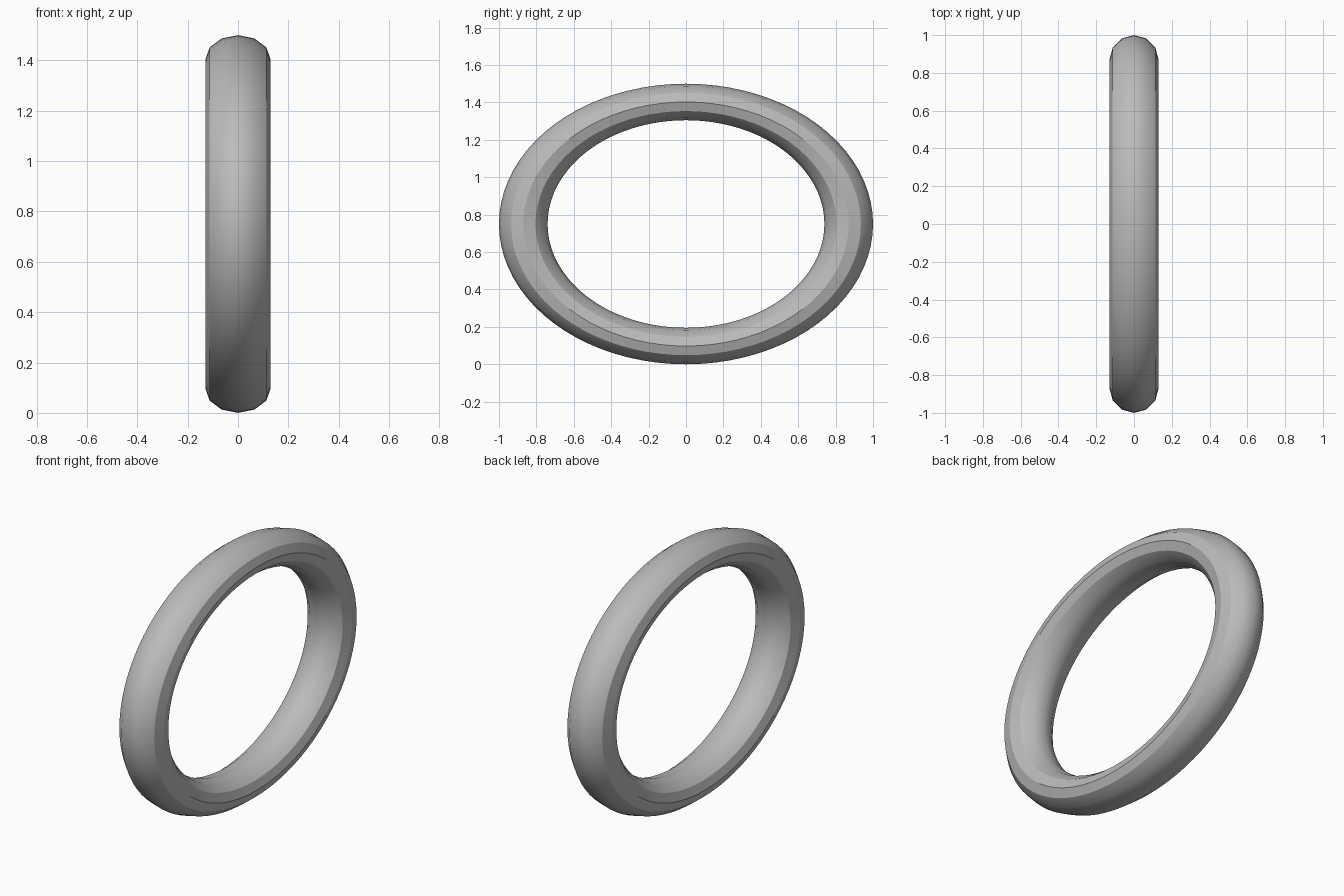
import bpy
import math

cube = bpy.data.objects.get("Cube")
if cube:
    bpy.data.objects.remove(cube, do_unlink=True)

# Plain grey finish
grey = bpy.data.materials.new("plain_grey")
grey.use_nodes = True
colour = (0.5, 0.5, 0.5, 1)
grey.diffuse_color = colour
grey.node_tree.nodes["Principled BSDF"].inputs["Base Color"].default_value = colour

# Oval ring: a twelve-sided tube swept round the x axis, then flattened in height
bpy.ops.mesh.primitive_torus_add(
    major_radius=0.87, minor_radius=0.13,
    major_segments=80, minor_segments=12,
    location=(0, 0, 0.75), rotation=(0, math.pi / 2, 0))
ring = bpy.context.object
ring.name = "oval_ring"
bpy.ops.object.transform_apply(location=False, rotation=True, scale=False)
ring.scale = (1, 1, 0.75)
bpy.ops.object.transform_apply(location=True, rotation=False, scale=True)
ring.data.materials.append(grey)

# Smooth along the tube, crisp where the flattened section bends sharply
bpy.ops.object.shade_smooth_by_angle(angle=math.radians(30))
